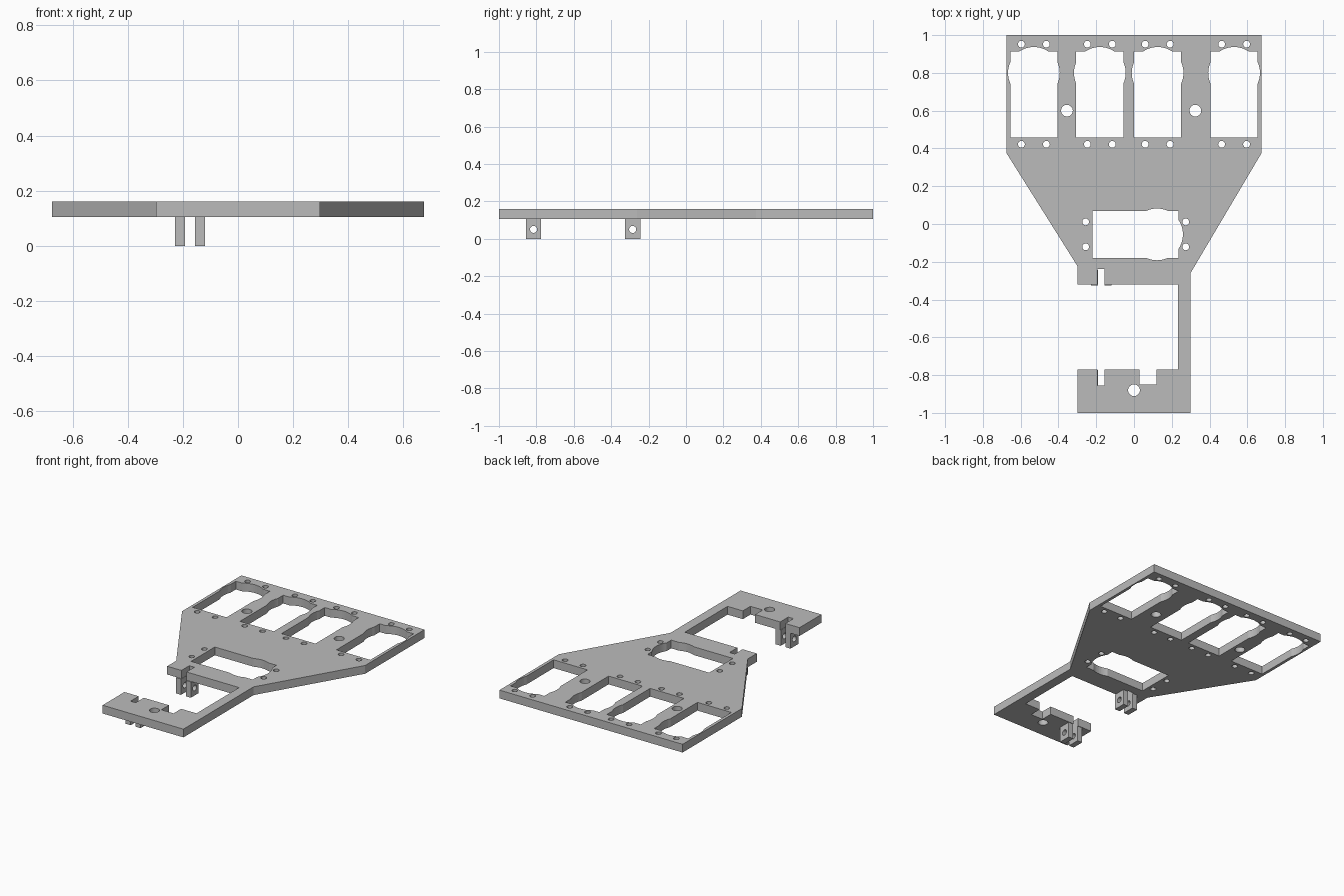
import bpy
from math import pi, sin, cos, acos, asin, atan2

cube = bpy.data.objects.get("Cube")
if cube:
    bpy.data.objects.remove(cube)

grey = bpy.data.materials.new("plain grey")
grey.use_nodes = True
colour = (0.5, 0.5, 0.5, 1)
grey.diffuse_color = colour
grey.node_tree.nodes["Principled BSDF"].inputs["Base Color"].default_value = colour

BOTTOM, TOP = 0.105, 0.16        # height of the plate
LUG_X = (-0.21, -0.138)          # the two cheeks of each hinge


def circle(x, y, r, n=32):
    return [(x + r * cos(2 * pi * i / n), y + r * sin(2 * pi * i / n)) for i in range(n)]


def slab(name, loops, thickness, location, rotation=(0, 0, 0)):
    """Solid flat part from an outline and its holes."""
    curve = bpy.data.curves.new(name, "CURVE")
    curve.dimensions = "2D"
    curve.fill_mode = "BOTH"
    curve.extrude = thickness / 2
    for loop in loops:
        spline = curve.splines.new("POLY")
        spline.points.add(len(loop) - 1)
        for point, (x, y) in zip(spline.points, loop):
            point.co = (x, y, 0, 1)
        spline.use_cyclic_u = True
    source = bpy.data.objects.new(name + "_profile", curve)
    mesh = bpy.data.meshes.new_from_object(source)
    bpy.data.objects.remove(source)
    bpy.data.curves.remove(curve)
    mesh.name = name
    mesh.materials.clear()
    mesh.materials.append(grey)
    for face in mesh.polygons:
        face.use_smooth = False
        face.material_index = 0
    part = bpy.data.objects.new(name, mesh)
    part.location = location
    part.rotation_euler = rotation
    bpy.context.collection.objects.link(part)
    return part


def motor_mount(cx, cy, turn=0):
    """Bulged motor opening with four screw holes; turn is its rotation."""
    half, up, down, r = 0.125, 0.113, 0.342, 0.137
    side, top = acos(half / r), asin(up / r)
    angles = [side, -side, pi - side, pi + side, top, pi - top]
    angles += [atan2(y, x) for x in (-half, half) for y in (up, -down)]
    angles += [2 * pi * i / 64 for i in range(64)]
    opening = []
    for a in sorted({round(a % (2 * pi), 5) for a in angles}):
        c, s = cos(a), sin(a)
        reach = min(half / max(abs(c), 1e-6), (up if s > 0 else down) / max(abs(s), 1e-6))
        reach = max(reach, r)
        opening.append((reach * c, reach * s))
    loops = [opening]
    for x in (-0.066, 0.066):
        for y in (0.152, -0.378):
            loops.append(circle(x, y, 0.018, 24))
    c, s = cos(turn), sin(turn)
    return [[(cx + x * c - y * s, cy + x * s + y * c) for x, y in loop] for loop in loops]


# Main plate with arm, foot and slots
outline = [
    (-0.675, 1), (0.675, 1), (0.675, 0.375), (0.298, -0.262), (0.298, -1),
    (-0.298, -1), (-0.298, -0.77), (-0.193, -0.77), (-0.193, -0.855),
    (-0.155, -0.855), (-0.155, -0.77), (0.03, -0.77), (0.03, -0.85),
    (0.12, -0.85), (0.12, -0.77), (0.233, -0.77), (0.233, -0.32),
    (-0.155, -0.32), (-0.155, -0.237), (-0.193, -0.237), (-0.193, -0.32),
    (-0.298, -0.32), (-0.298, -0.225), (-0.675, 0.375)]
loops = [outline]
for x in (-0.53, -0.181, 0.125, 0.53):
    loops += motor_mount(x, 0.8)
loops += motor_mount(0.122, -0.055, -pi / 2)
for x, y in ((-0.355, 0.6), (0.325, 0.6), (0, -0.88)):
    loops.append(circle(x, y, 0.031))
slab("main_plate", loops, TOP - BOTTOM, (0, 0, (TOP + BOTTOM) / 2))

# Drilled hinge lugs hanging below the plate, standing in the yz plane
for name, y in (("front", -0.815), ("rear", -0.285)):
    for side, x in zip(("right", "left"), LUG_X):
        w, h = 0.041, BOTTOM
        profile = [(-w, 0), (w, 0), (w, h), (-w, h)]
        slab(f"{name}_hinge_lug_{side}", [profile, circle(0, 0.05, 0.019, 24)],
             0.037, (x, y, 0), (pi / 2, 0, pi / 2))
